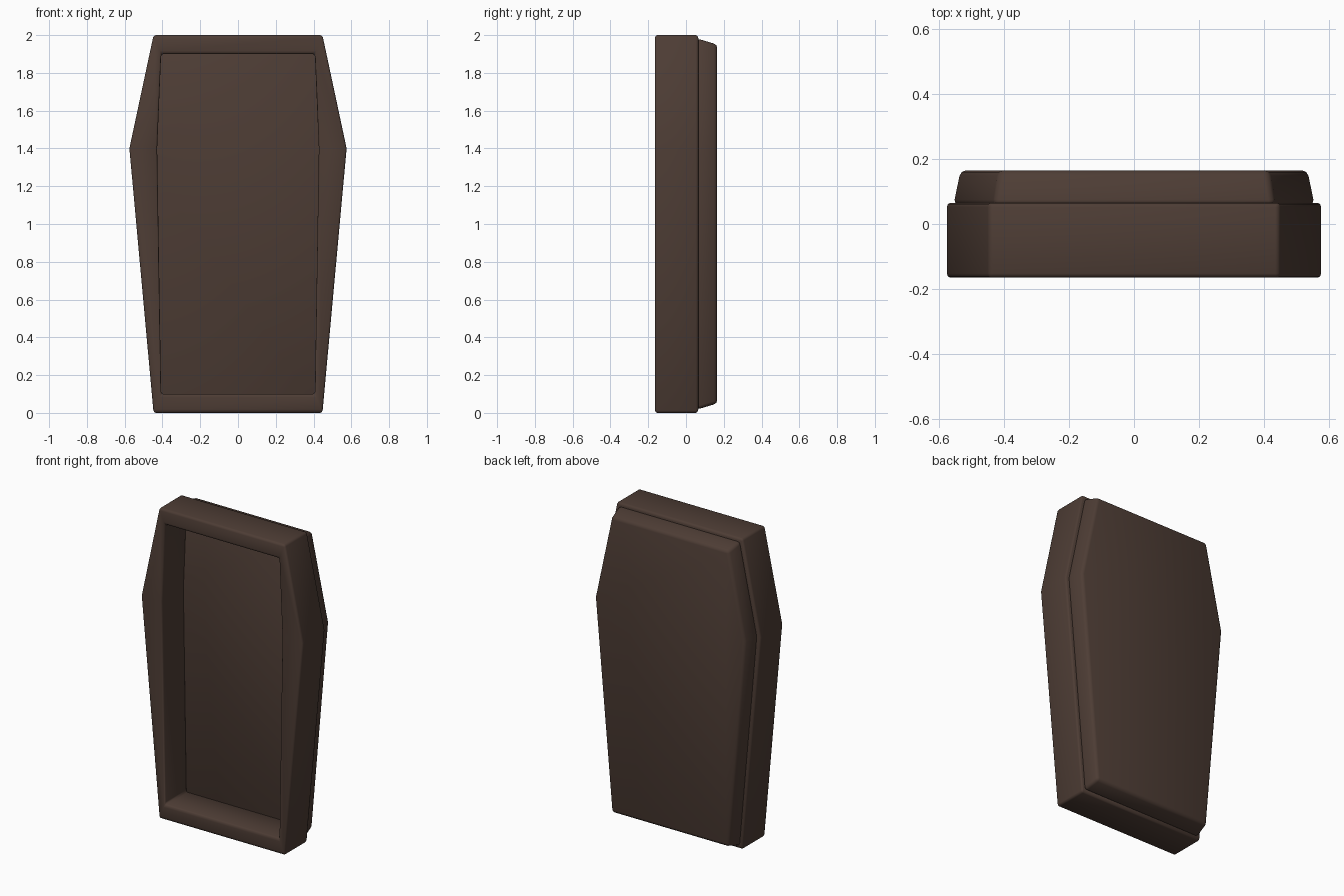
import bpy, bmesh, math

if "Cube" in bpy.data.objects:
    bpy.data.objects.remove(bpy.data.objects["Cube"])

wood = bpy.data.materials.new("dark brown wood")
wood.diffuse_color = (0.075, 0.046, 0.035, 1)
wood.use_nodes = True
wood.node_tree.nodes["Principled BSDF"].inputs["Base Color"].default_value = wood.diffuse_color


def outline(end_half, waist_half, z0, z1, y):
    """Six-sided coffin outline at depth y."""
    return [(-end_half, y, z0), (end_half, y, z0), (waist_half, y, 1.4),
            (end_half, y, z1), (-end_half, y, z1), (-waist_half, y, 1.4)]


def loft(name, rings, bevel, closed_loop=False):
    """Skin a list of outlines; either cap the ends or join last to first."""
    bm = bmesh.new()
    loops = [[bm.verts.new(p) for p in r] for r in rings]
    pairs = list(zip(loops, loops[1:]))
    if closed_loop:
        pairs.append((loops[-1], loops[0]))
    else:
        bm.faces.new(loops[0])
        bm.faces.new(loops[-1][::-1])
    for a, b in pairs:
        for i in range(6):
            j = (i + 1) % 6
            bm.faces.new((a[i], a[j], b[j], b[i]))
    bmesh.ops.recalc_face_normals(bm, faces=bm.faces)
    me = bpy.data.meshes.new(name)
    bm.to_mesh(me)
    bm.free()
    me.materials.append(wood)
    ob = bpy.data.objects.new(name, me)
    bpy.context.collection.objects.link(ob)
    # softened edges
    mod = ob.modifiers.new("soft edges", 'BEVEL')
    mod.width = bevel
    mod.segments = 2
    mod.limit_method = 'ANGLE'
    mod.angle_limit = math.radians(30)
    for p in me.polygons:
        p.use_smooth = True
    return ob


# hollow body frame, open at the front
F, B = -0.165, 0.065
loft("coffin_body", [
    outline(0.447, 0.575, 0.0, 2.0, B),
    outline(0.447, 0.575, 0.0, 2.0, F),
    outline(0.407, 0.428, 0.1, 1.9, F),
    outline(0.407, 0.428, 0.1, 1.9, B)], 0.013, closed_loop=True)

# tapered back panel, also the floor of the hollow
loft("back_panel", [
    outline(0.432, 0.555, 0.018, 1.982, 0.058),
    outline(0.415, 0.533, 0.05, 1.95, 0.165)], 0.017)
